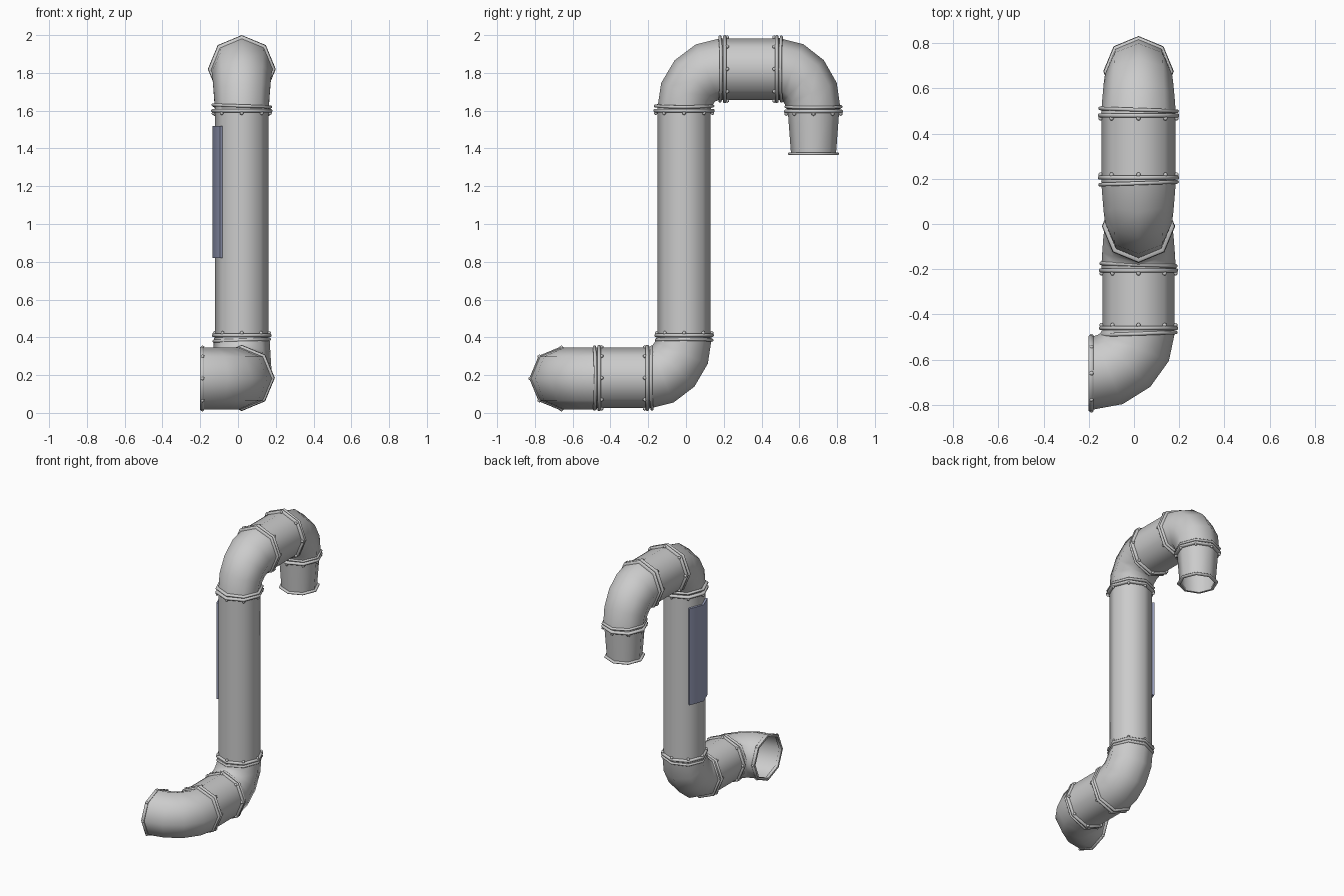
import bpy, bmesh, math
from mathutils import Vector, Matrix

if "Cube" in bpy.data.objects:
    bpy.data.objects.remove(bpy.data.objects["Cube"])

X0 = 0.02          # centre plane of the pipe run
SIDES = 8
AX = {'x': Vector((1, 0, 0)), 'y': Vector((0, 1, 0)), 'z': Vector((0, 0, 1))}


def finish(name, bm):
    bmesh.ops.recalc_face_normals(bm, faces=bm.faces)
    me = bpy.data.meshes.new(name)
    bm.to_mesh(me)
    bm.free()
    ob = bpy.data.objects.new(name, me)
    bpy.context.collection.objects.link(ob)
    bpy.ops.object.select_all(action='DESELECT')
    ob.select_set(True)
    bpy.context.view_layer.objects.active = ob
    bpy.ops.object.shade_smooth_by_angle(angle=math.radians(50))
    return ob


def sweep(bm, stations, ref, closed=False):
    """Skin octagonal sections; each station is (centre, tangent, radius)."""
    loops = []
    for c, t, r in stations:
        v = t.cross(ref).normalized()
        loops.append([bm.verts.new(c + r * (math.cos(a) * ref + math.sin(a) * v))
                      for a in (2 * math.pi * i / SIDES for i in range(SIDES))])
    pairs = list(zip(loops, loops[1:]))
    if closed:
        pairs.append((loops[-1], loops[0]))
    for a, b in pairs:
        for i in range(SIDES):
            j = (i + 1) % SIDES
            bm.faces.new((a[i], a[j], b[j], b[i]))


def tube(name, p, q, r0, r1, ref):
    p, q = Vector(p), Vector(q)
    t = (q - p).normalized()
    bm = bmesh.new()
    sweep(bm, [(p, t, r0), (q, t, r1)], AX[ref])
    finish(name, bm)


def elbow(name, start, d0, d1, b0, b1, r0, r1, ref, steps=4):
    """Quarter bend leaving start along d0 and ending along d1."""
    s, d0, d1 = Vector(start), Vector(d0), Vector(d1)
    st = []
    for i in range(steps + 1):
        a = math.pi / 2 * i / steps
        c = s + d0 * b0 * math.sin(a) + d1 * b1 * (1 - math.cos(a))
        st.append((c, d0 * math.cos(a) + d1 * math.sin(a), r0 + (r1 - r0) * i / steps))
    bm = bmesh.new()
    sweep(bm, st, AX[ref])
    finish(name, bm)


def ring(name, c, t, r_in, r_out, w, ref, tilt=0.0):
    """Flat collar with softened rim, optionally slightly crooked."""
    t, c = Vector(t), Vector(c)
    h = w / 2
    prof = [(-h, r_in), (-h, r_out - .005), (-h * .4, r_out), (h * .4, r_out),
            (h, r_out - .005), (h, r_in)]
    bm = bmesh.new()
    sweep(bm, [(c + t * o, t, r) for o, r in prof], AX[ref], closed=True)
    if tilt:
        other = AX[ref].cross(t)
        bmesh.ops.rotate(bm, cent=c, verts=bm.verts,
                         matrix=Matrix.Rotation(math.radians(tilt), 3, other))
    finish(name, bm)


def bolts(name, c, t, r, ref):
    bm = bmesh.new()
    t, c, u = Vector(t), Vector(c), AX[ref]
    v = t.cross(u)
    for i in range(SIDES):
        a = 2 * math.pi * i / SIDES
        bmesh.ops.create_icosphere(bm, subdivisions=1, radius=.011,
            matrix=Matrix.Translation(c + r * (math.cos(a) * u + math.sin(a) * v)))
    finish(name, bm)


def joint(name, c, t, r, ref):
    """Collar on the straight side (along t), crooked collar on the elbow side, bolts."""
    c, t = Vector(c), Vector(t)
    ring(name + "_collar", c + t * .012, t, r - .022, r, .018, ref)
    ring(name + "_elbow_collar", c - t * .013, t, r - .022, r - .002, .016, ref, 2)
    bolts(name + "_bolts", c + t * .025, t, r - .012, ref)


UP, DN, FW, BK, LF = (0, 0, 1), (0, 0, -1), (0, -1, 0), (0, 1, 0), (-1, 0, 0)

# straight pipes
tube("riser_pipe", (X0, -.01, .39), (X0, -.01, 1.61), .141, .141, 'x')
tube("upper_pipe", (X0, .19, 1.82), (X0, .49, 1.82), .163, .163, 'x')
tube("lower_pipe", (X0, -.19, .187), (X0, -.48, .187), .16, .16, 'x')
tube("spout", (X0, .675, 1.61), (X0, .675, 1.37), .137, .119, 'x')

# elbows
elbow("top_elbow", (X0, -.01, 1.61), UP, BK, .21, .2, .142, .165, 'x')
elbow("spout_elbow", (X0, .49, 1.82), BK, DN, .185, .21, .165, .143, 'x')
elbow("base_elbow", (X0, -.01, .40), DN, FW, .213, .19, .147, .165, 'x')
elbow("inlet_elbow", (X0, -.47, .182), FW, LF, .19, .215, .163, .163, 'z')

# bolted joints
joint("riser_top", (X0, -.01, 1.612), DN, .162, 'x')
joint("riser_base", (X0, -.01, .398), UP, .157, 'x')
joint("upper_rear", (X0, .492, 1.82), FW, .18, 'x')
joint("upper_front", (X0, .193, 1.82), BK, .18, 'x')
joint("lower_rear", (X0, -.193, .185), FW, .175, 'x')
joint("lower_front", (X0, -.472, .185), BK, .175, 'x')
joint("spout_joint", (X0, .675, 1.608), DN, .156, 'x')

# open end lips
ring("spout_lip", (X0, .675, 1.372), UP, .115, .136, .015, 'x')
ring("inlet_lip", (-.19, -.66, .182), LF, .15, .17, .022, 'z')
bolts("inlet_bolts", (-.188, -.66, .182), LF, .164, 'z')

# bent cover plate wrapped over two sides of the riser
plan = [(-.096, .095), (-.135, -.01), (-.096, -.112), (-.08, -.102), (-.118, -.01), (-.08, .085)]
bm = bmesh.new()
lo, hi = ([bm.verts.new((x, y, z)) for x, y in plan] for z in (.82, 1.52))
bm.faces.new(lo)
bm.faces.new(hi)
for i in range(6):
    j = (i + 1) % 6
    bm.faces.new((lo[i], lo[j], hi[j], hi[i]))
plate = finish("cover_plate", bm)
mat = bpy.data.materials.new("plate_blue_grey")
mat.diffuse_color = (.33, .36, .52, 1)
mat.use_nodes = True
mat.node_tree.nodes["Principled BSDF"].inputs["Base Color"].default_value = mat.diffuse_color
plate.data.materials.append(mat)
